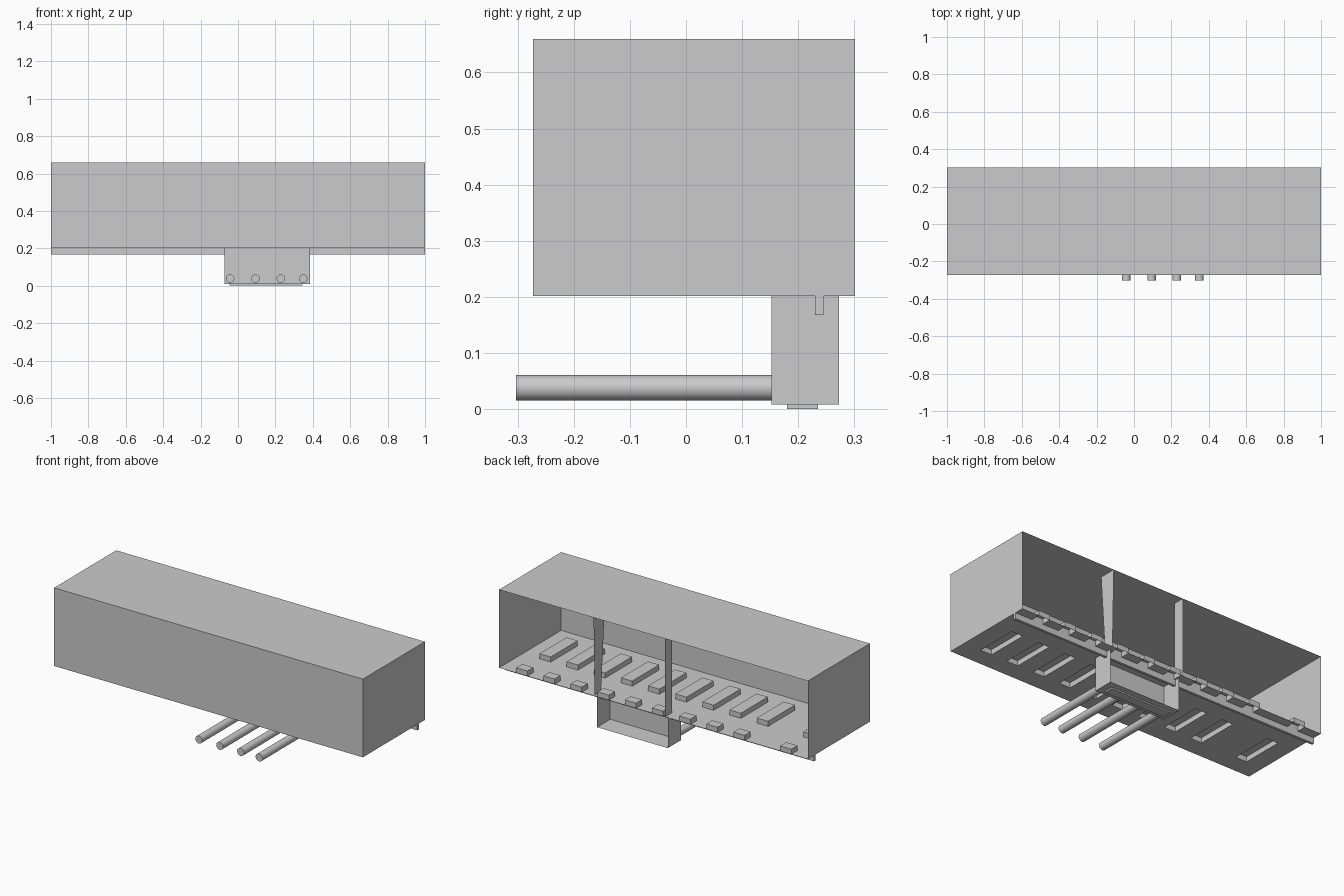
import bpy
import bmesh
from mathutils import Matrix, Vector

default = bpy.data.objects.get("Cube")
if default:
    bpy.data.objects.remove(default)

FRONT, BACK = -0.273, 0.301
FLOOR, ROOF = 0.202, 0.66


def finish(name, bm):
    mesh = bpy.data.meshes.new(name)
    bm.to_mesh(mesh)
    bm.free()
    obj = bpy.data.objects.new(name, mesh)
    bpy.context.collection.objects.link(obj)
    return obj


def box(name, low, high, open_sides=()):
    """Box between two corners, with the faces along open_sides left out."""
    low, high = Vector(low), Vector(high)
    bm = bmesh.new()
    bmesh.ops.create_cube(bm, size=1)
    bm.normal_update()
    gone = [f for f in bm.faces
            if any(f.normal.dot(Vector(d)) > 0.9 for d in open_sides)]
    bmesh.ops.delete(bm, geom=gone, context='FACES')
    size = Matrix.Diagonal((high - low).to_4d())
    size[3][3] = 1
    bm.transform(Matrix.Translation((low + high) / 2) @ size)
    return finish(name, bm)


def sheet(name, points):
    bm = bmesh.new()
    bm.faces.new([bm.verts.new(p) for p in points])
    return finish(name, bm)


UP, REAR = (0, 0, 1), (0, 1, 0)

# Thin-walled housing, open at the back; the floor is a separate sheet
box("housing", (-1, FRONT, FLOOR), (1, BACK, ROOF), [(0, 0, -1), REAR])

# Floor sheet with pressed pads and matching tabs along the rear edge
pads = [0.89 - 0.176 * i for i in range(9)] + [-0.82]
spans = [(p - 0.073, p) for p in pads]
x_cuts = sorted([-1, 1] + [e for s in spans for e in s])
y_cuts = [FRONT, -0.165, 0.085, 0.245, BACK]
bm = bmesh.new()
grid = [[bm.verts.new((x, y, FLOOR)) for y in y_cuts] for x in x_cuts]
raised = []
for i in range(len(x_cuts) - 1):
    middle = (x_cuts[i] + x_cuts[i + 1]) / 2
    for j in range(len(y_cuts) - 1):
        face = bm.faces.new((grid[i][j], grid[i + 1][j],
                             grid[i + 1][j + 1], grid[i][j + 1]))
        if j in (1, 3) and any(a < middle < b for a, b in spans):
            raised.append(face)
result = bmesh.ops.extrude_face_region(bm, geom=raised)
tops = [g for g in result["geom"] if isinstance(g, bmesh.types.BMVert)]
bmesh.ops.translate(bm, verts=tops, vec=(0, 0, 0.03))
bmesh.ops.delete(bm, geom=[f for f in raised if f.is_valid], context='FACES')
finish("floor_panel", bm)

# Rail under the rear edge
box("rear_rail", (-1, 0.23, 0.168), (1, 0.245, FLOOR))

# Connector shell, open at the back and closed above by the floor
box("connector_shell", (-0.073, 0.152, 0.008), (0.385, 0.273, FLOOR), [UP, REAR])
box("connector_foot", (-0.045, 0.18, 0), (0.345, 0.235, 0.008))

# Upright ribs between floor and roof
sheet("left_rib", [(0.388, 0.232, FLOOR), (0.388, 0.29, FLOOR),
                   (0.388, BACK, ROOF), (0.388, 0.2, ROOF)])
sheet("right_rib", [(-0.075, 0.236, FLOOR), (-0.075, BACK, FLOOR),
                    (-0.075, BACK, ROOF), (-0.075, 0.236, ROOF)])

# Round pins reaching forward from the connector
for n, x in enumerate((-0.042, 0.094, 0.229, 0.349), 1):
    bpy.ops.mesh.primitive_cylinder_add(vertices=32, radius=0.0225, depth=0.455,
                                        location=(x, -0.0755, 0.038),
                                        rotation=(1.5708, 0, 0))
    pin = bpy.context.object
    pin.name = f"pin_{n}"
    bpy.ops.object.shade_smooth_by_angle()
